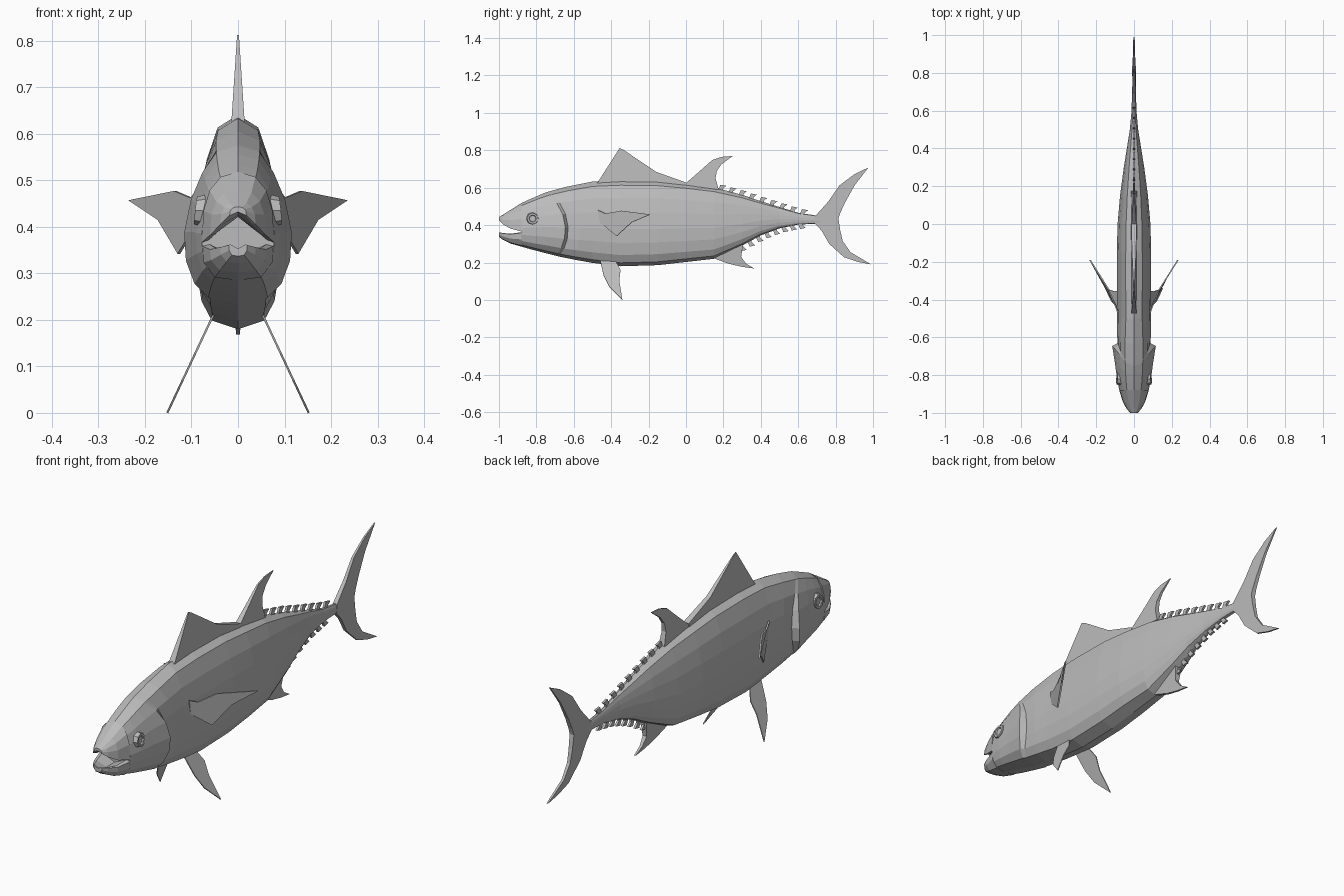
import bpy, bmesh, math
from mathutils import Vector

if "Cube" in bpy.data.objects:
    bpy.data.objects.remove(bpy.data.objects["Cube"])

grey = bpy.data.materials.new("fish grey")
grey.diffuse_color = (0.5, 0.5, 0.5, 1)
grey.use_nodes = True
grey.node_tree.nodes["Principled BSDF"].inputs["Base Color"].default_value = grey.diffuse_color


def make(name, bm):
    bmesh.ops.recalc_face_normals(bm, faces=bm.faces)
    me = bpy.data.meshes.new(name)
    bm.to_mesh(me)
    bm.free()
    me.materials.append(grey)
    ob = bpy.data.objects.new(name, me)
    bpy.context.collection.objects.link(ob)
    return ob


def loft(name, rings):
    bm = bmesh.new()
    vs = [[bm.verts.new(p) for p in r] for r in rings]
    n = len(vs[0])
    for a, b in zip(vs, vs[1:]):
        for i in range(n):
            j = (i + 1) % n
            bm.faces.new((a[i], a[j], b[j], b[i]))
    bm.faces.new(vs[0])
    bm.faces.new(vs[-1][::-1])
    return make(name, bm)


def full(half):
    # mirror a half section that starts and ends on the centre line
    return half + [(-x, t) for x, t in half[-2:0:-1]]


def slab(name, pts, offsets):
    # thin plate: outline points pushed both ways by their own offset
    bm = bmesh.new()
    a = [bm.verts.new(Vector(p) + o) for p, o in zip(pts, offsets)]
    b = [bm.verts.new(Vector(p) - o) for p, o in zip(pts, offsets)]
    bm.faces.new(a)
    bm.faces.new(b[::-1])
    for i in range(len(a)):
        j = (i + 1) % len(a)
        bm.faces.new((a[i], b[i], b[j], a[j]))
    return make(name, bm)


def mid_fin(name, outline, thick):
    # fin on the centre plane, outline in (y, z)
    slab(name, [(0, y, z) for y, z in outline],
         [Vector((thick(y, z), 0, 0)) for y, z in outline])


# body profile: y, half width, bottom, top
PROFILE = [(-.88, .078, .285, .518), (-.82, .09, .268, .545), (-.75, .096, .25, .575),
           (-.65, .1, .225, .603), (-.5, .09, .198, .633), (-.35, .091, .18, .641),
           (-.15, .091, .186, .638), (0, .087, .203, .622), (.15, .074, .22, .602),
           (.3, .054, .29, .562), (.4, .038, .345, .528), (.5, .022, .383, .497),
           (.6, .013, .403, .466), (.72, .01, .408, .448)]


def prof(y):
    y = max(PROFILE[0][0], min(PROFILE[-1][0], y))
    for a, b in zip(PROFILE, PROFILE[1:]):
        if y <= b[0]:
            f = (y - a[0]) / (b[0] - a[0])
            return [a[k] + f * (b[k] - a[k]) for k in (1, 2, 3)]


SECTION = full([(0, 1), (.48, .94), (.74, .79), (.9, .62), (1, .43), (.98, .27),
                (.86, .13), (.62, .04), (0, 0)])


def body_ring(y0, bend=0, flare=0):
    ring = []
    for x, t in SECTION:
        y = y0 - bend * (t - .4) ** 2
        w, lo, hi = prof(y)
        ring.append((x * (w + flare * max(0, 1 - 5 * (t - .42) ** 2)), y, lo + t * (hi - lo)))
    return ring


# body, with the gill cover as a flared, curved step behind the head
rings = [body_ring(-.88), body_ring(-.82, .06), body_ring(-.74, .15, .004),
         body_ring(-.645, .3, .016), body_ring(-.63, .3, -.012), body_ring(-.57, .2, -.004)]
rings += [body_ring(r[0]) for r in PROFILE[4:]]
loft("body", rings)

# open jaws: y, half width, bottom, top
UPPER = full([(0, 1), (.48, .93), (.78, .74), (.95, .45), (1, 0), (.8, .04), (0, .4)])
LOWER = full([(0, .65), (.8, 1), (1, .95), (.97, .5), (.65, .08), (0, 0)])


def jaw(name, section, stations):
    loft(name, [[(x * w, y, lo + t * (hi - lo)) for x, t in section]
                for y, w, lo, hi in stations])


jaw("upper_jaw", UPPER, [(-.88, .078, .366, .518), (-.94, .06, .382, .48),
                         (-.98, .038, .405, .455), (-1, .018, .425, .443)])
jaw("lower_jaw", LOWER, [(-.88, .076, .285, .362), (-.94, .06, .302, .354),
                         (-.98, .038, .322, .358), (-1, .02, .337, .362)])

# median fins, thin at the tips
mid_fin("first_dorsal_fin",
        [(-.48, .62), (-.465, .64), (-.355, .812), (-.335, .803), (-.16, .685), (.0, .628), (0, .61)],
        lambda y, z: max(.002, .014 - .07 * (z - .63)))
mid_fin("second_dorsal_fin",
        [(0, .6), (0, .625), (.075, .69), (.14, .748), (.19, .765), (.25, .77), (.19, .725),
         (.165, .69), (.158, .65), (.175, .59)],
        lambda y, z: max(.002, .012 - .07 * (z - .63)))
mid_fin("anal_fin",
        [(.14, .235), (.15, .222), (.23, .193), (.3, .177), (.365, .168), (.32, .195),
         (.295, .23), (.305, .3)],
        lambda y, z: max(.002, .012 - .1 * (.25 - z)))
mid_fin("tail_fin",
        [(.69, .447), (.76, .525), (.82, .612), (.9, .672), (.975, .708), (.9, .61), (.85, .52),
         (.825, .465), (.815, .435), (.825, .37), (.838, .315), (.88, .255), (.99, .19),
         (.92, .203), (.845, .228), (.765, .3), (.725, .37), (.69, .408)],
        lambda y, z: max(.002, .011 - .03 * abs(z - .43)))

# rows of small finlets above and below the tail
for i in range(9):
    y = .18 + i * .0545
    z = prof(y)[2]
    mid_fin(f"upper_finlet_{i}", [(y - .012, z - .015), (y + .004, z + .022), (y + .036, z + .016),
                                  (y + .018, z + .002), (y + .018, z - .02)], lambda y, z: .005)
for i in range(8):
    y = .29 + i * .045
    z = prof(y)[1]
    mid_fin(f"lower_finlet_{i}", [(y - .012, z + .015), (y + .006, z - .024), (y + .034, z - .018),
                                  (y + .016, z + .0), (y + .016, z + .02)], lambda y, z: .005)

# paired fins and eyes
PECTORAL = [(.085, -.47, .48), (.1, -.43, .462), (.135, -.345, .477), (.233, -.19, .457),
            (.17, -.29, .415), (.127, -.37, .342), (.083, -.46, .415)]
PELVIC = [(-.46, .215), (-.44, .13), (-.41, .07), (-.34, 0), (-.357, .105), (-.35, .16), (-.38, .215)]
for side, s in (("right", 1), ("left", -1)):
    slab(f"{side}_pectoral_fin", [(s * x, y, z) for x, y, z in PECTORAL],
         [Vector((s * .003, -.0015, 0))] * len(PECTORAL))
    slab(f"{side}_pelvic_fin", [(s * (.058 + (.2 - z) * .47), y, z) for y, z in PELVIC],
         [Vector((s * .002, 0, .001))] * len(PELVIC))
    # eye: raised eight-sided rim around a sunken pupil disc
    eye = []
    for r, d in ((.036, -.018), (.03, .008), (.02, .008), (.017, .002)):
        eye.append([(s * (.083 + d + .12 * r * math.sin(a + .4)* -1), -.82 + r * math.cos(a), .435 + r * math.sin(a))
                    for a in (k * math.pi / 4 for k in range(8))])
    loft(f"{side}_eye", eye)
